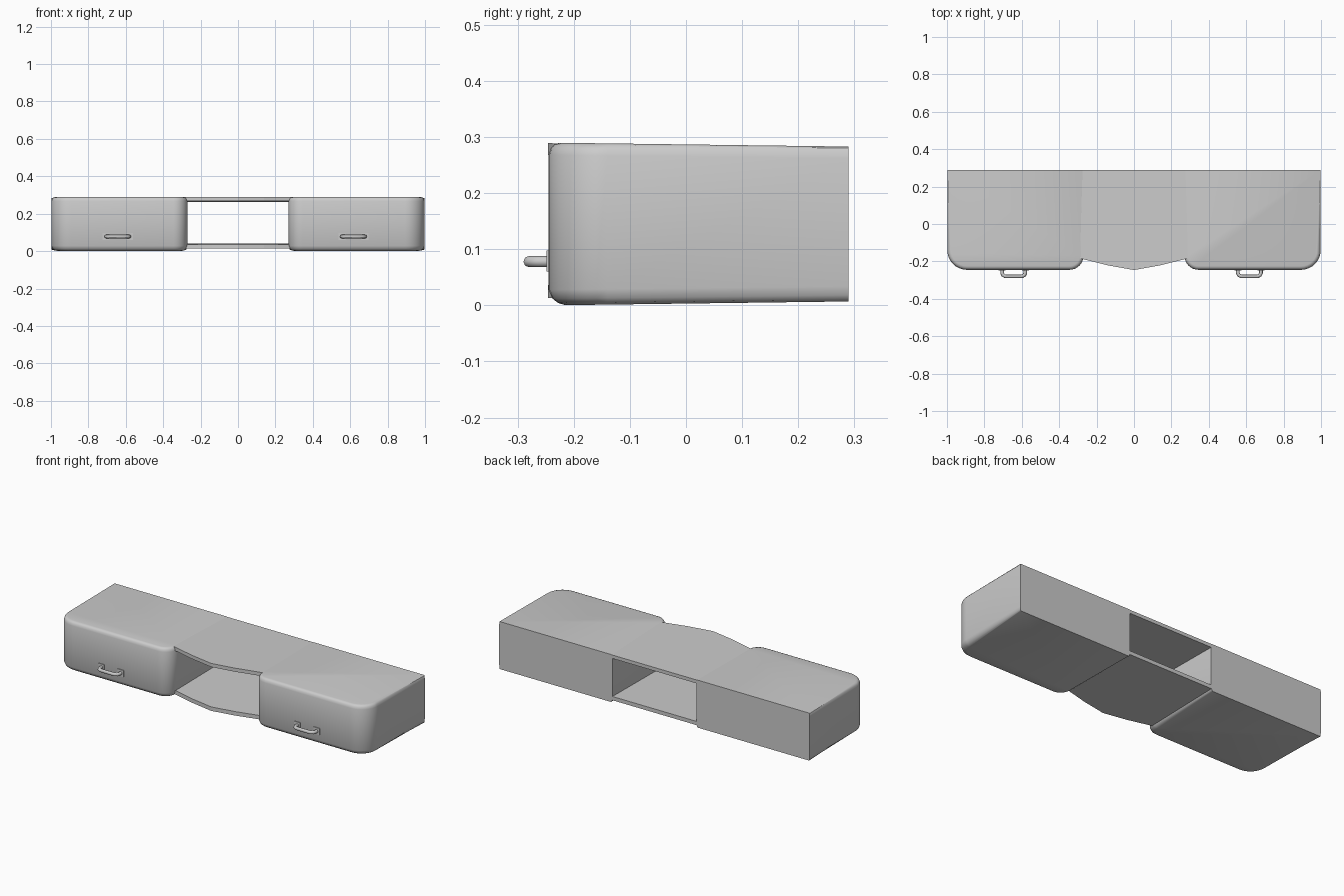
import bpy, bmesh
from math import sin, cos, pi, radians

if "Cube" in bpy.data.objects:
    bpy.data.objects.remove(bpy.data.objects["Cube"])

FRONT, BACK = -0.245, 0.29


def z_at(z, y):
    # top and underside taper very slightly towards the back
    t = (y - FRONT) / (BACK - FRONT)
    k = (z - 0.145) / 0.145
    return z - 0.007 * t * k


def loft(name, rings, smooth=None):
    """Skin a list of equal-length closed rings and cap both ends."""
    bm = bmesh.new()
    vs = [[bm.verts.new(p) for p in ring] for ring in rings]
    n = len(vs[0])
    for a, b in zip(vs, vs[1:]):
        for i in range(n):
            j = (i + 1) % n
            bm.faces.new((a[i], a[j], b[j], b[i]))
    bm.faces.new(vs[0])
    bm.faces.new(vs[-1])
    bmesh.ops.recalc_face_normals(bm, faces=bm.faces)
    me = bpy.data.meshes.new(name)
    bm.to_mesh(me)
    bm.free()
    ob = bpy.data.objects.new(name, me)
    bpy.context.collection.objects.link(ob)
    if smooth:
        bpy.ops.object.select_all(action='DESELECT')
        ob.select_set(True)
        bpy.context.view_layer.objects.active = ob
        bpy.ops.object.shade_smooth_by_angle(angle=radians(smooth))
    return ob


def cabinet_ring(side, z, d, inner=0.27, outer=0.998, ri=0.075, ro=0.105, n=8):
    """Plan outline with rounded front corners, inset by d (less at the back)."""
    pts = [(inner + d * 0.3, BACK)]
    for cx, r, start in ((inner + ri, ri, pi), (outer - ro, ro, 1.5 * pi)):
        for i in range(n + 1):
            a = start + i * pi / 2 / n
            pts.append((cx + (r - d) * cos(a), FRONT + r + (r - d) * sin(a)))
    pts.append((outer - d * 0.1, BACK))
    return [(side * x, y, z_at(z, y)) for x, y in pts]


# drawer cabinets: rounded front, flat back
section = [(0.0, 0.030), (0.004, 0.017), (0.012, 0.007), (0.028, 0.0),
           (0.268, 0.0), (0.280, 0.004), (0.287, 0.010), (0.290, 0.020)]
for side, label in ((-1, "left"), (1, "right")):
    loft(label + "_cabinet", [cabinet_ring(side, z, d) for z, d in section], 35)

# bridging shelves with a bowed front edge
edge = [(-0.30, -0.18), (-0.275, -0.187), (-0.14, -0.221), (0, -0.246),
        (0.14, -0.221), (0.275, -0.187), (0.30, -0.18), (0.30, BACK), (-0.30, BACK)]
for name, z0, z1 in (("bottom_shelf", 0.013, 0.036), ("top_shelf", 0.268, 0.289)):
    loft(name, [[(x, y, z_at(z, y)) for x, y in edge] for z in (z0, z1)])


def box(name, loc, size):
    x, y, z = (s / 2 for s in size)
    base = [(-x, -y), (x, -y), (x, y), (-x, y)]
    return loft(name, [[(loc[0] + a, loc[1] + b, loc[2] + c) for a, b in base]
                       for c in (-z, z)])


# handles: U-shaped bar on two small plates
for cx, label in ((-0.643, "left"), (0.617, "right")):
    cu = bpy.data.curves.new(label + "_handle", 'CURVE')
    cu.dimensions = '3D'
    cu.bevel_depth = 0.010
    cu.bevel_resolution = 2
    half = [(0.062, -0.24), (0.062, -0.262), (0.057, -0.273), (0.045, -0.28)]
    path = [(-x, y) for x, y in half] + half[::-1]
    sp = cu.splines.new('POLY')
    sp.points.add(len(path) - 1)
    for p, (x, y) in zip(sp.points, path):
        p.co = (cx + x, y, 0.078, 1)
    ob = bpy.data.objects.new(label + "_handle", cu)
    bpy.context.collection.objects.link(ob)
    for s, end in ((-1, "a"), (1, "b")):
        box(f"{label}_handle_plate_{end}", (cx + s * 0.062, -0.245, 0.079),
            (0.038, 0.008, 0.038))
